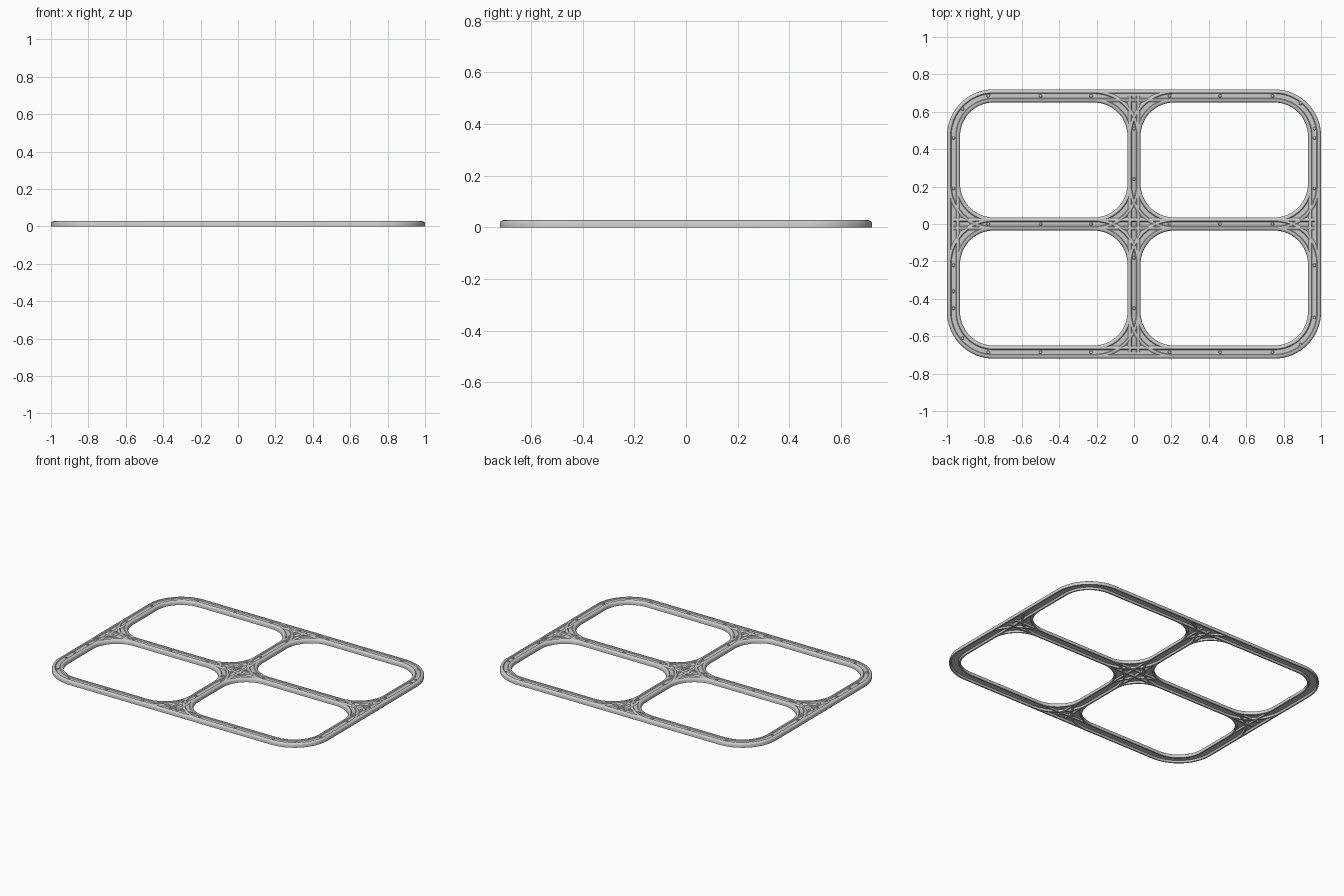
import bpy, bmesh, math
from mathutils import Vector

if "Cube" in bpy.data.objects:
    bpy.data.objects.remove(bpy.data.objects["Cube"])

# Main dimensions: centreline extents, corner radius, half bar width, height
CX, CY, R, W, H = 0.965, 0.685, 0.215, 0.035, 0.028

# Half cross-section (offset, z): grooved top, side wall, channel underneath
half = [(0.012, 0.022), (0.016, 0.027), (0.020, H), (0.026, 0.027),
        (0.032, 0.023), (W, 0.017), (W, 0.0), (0.026, 0.0), (0.021, 0.012)]
PROFILE = half + [(-u, z) for u, z in reversed(half)]


def sweep(name, path, closed):
    """Sweep the bar cross-section along a flat path of (point, side normal)."""
    bm = bmesh.new()
    rings = [[bm.verts.new((p.x + n.x * u, p.y + n.y * u, z)) for u, z in PROFILE]
             for p, n in path]
    k = len(PROFILE)
    for i in range(len(rings) if closed else len(rings) - 1):
        a, b = rings[i], rings[(i + 1) % len(rings)]
        for j in range(k):
            bm.faces.new((a[j], a[(j + 1) % k], b[(j + 1) % k], b[j]))
    if not closed:
        bm.faces.new(rings[0])
        bm.faces.new(rings[-1])
    return finish(name, bm)


def finish(name, bm):
    bmesh.ops.recalc_face_normals(bm, faces=bm.faces)
    me = bpy.data.meshes.new(name)
    bm.to_mesh(me)
    bm.free()
    ob = bpy.data.objects.new(name, me)
    bpy.context.collection.objects.link(ob)
    bpy.ops.object.select_all(action='DESELECT')
    ob.select_set(True)
    bpy.context.view_layer.objects.active = ob
    bpy.ops.object.shade_smooth_by_angle(angle=math.radians(35))
    return ob


def rounded_path(x0, x1, y0, y1, steps=16):
    path = []
    corners = [(x1 - R, y1 - R), (x0 + R, y1 - R), (x0 + R, y0 + R), (x1 - R, y0 + R)]
    for q, (cx, cy) in enumerate(corners):
        for s in range(steps + 1):
            a = math.pi / 2 * (q + s / steps)
            n = Vector((math.cos(a), math.sin(a)))
            path.append((Vector((cx, cy)) + n * R, n))
    return path


def bar(name, p, q):
    p, q = Vector(p), Vector(q)
    d = (q - p).normalized()
    n = Vector((-d.y, d.x))
    sweep(name, [(p, n), (q, n)], False)


# Four window rings that share the cross bars
for sx, side in ((-1, "left"), (1, "right")):
    for sy, end in ((-1, "front"), (1, "back")):
        x0, x1 = sorted((0, sx * CX))
        y0, y1 = sorted((0, sy * CY))
        sweep(f"ring_{end}_{side}", rounded_path(x0, x1, y0, y1), True)

# Straight joining pieces on the outer edge and through the middle
for s, a, b in ((-1, "front", "left"), (1, "back", "right")):
    bar(f"joint_{a}", (-R, s * CY), (R, s * CY))
    bar(f"joint_{b}", (s * CX, -R), (s * CX, R))
    bar(f"cross_joint_{a}", (0, s * R), (0, 0))
    bar(f"cross_joint_{b}", (s * R, 0), (0, 0))
    bar(f"tee_{a}", (0, s * (CY - R)), (0, s * CY))
    bar(f"tee_{b}", (s * (CX - R), 0), (s * CX, 0))

# Small rivets in the groove
spots = [(x, y) for y in (-CY, 0, CY) for x in (-0.78, -0.5, -0.23, 0.19, 0.46, 0.74)]
spots += [(-CX, y) for y in (0.46, 0.19, -0.22, -0.36, -0.45)]
spots += [(CX, y) for y in (0.51, 0.46, 0.19, -0.22, -0.5)]
spots += [(0, y) for y in (0.51, 0.24, -0.18, -0.45)]
spots += [(-0.917, 0.615), (0.89, 0.645), (-0.917, -0.61), (0.89, -0.645)]
rivets = bmesh.new()
for x, y in spots:
    made = bmesh.ops.create_cone(rivets, cap_ends=True, segments=12,
                                 radius1=0.011, radius2=0.007, depth=0.007)
    bmesh.ops.translate(rivets, verts=made["verts"], vec=(x, y, 0.0225))
finish("rivets", rivets)
